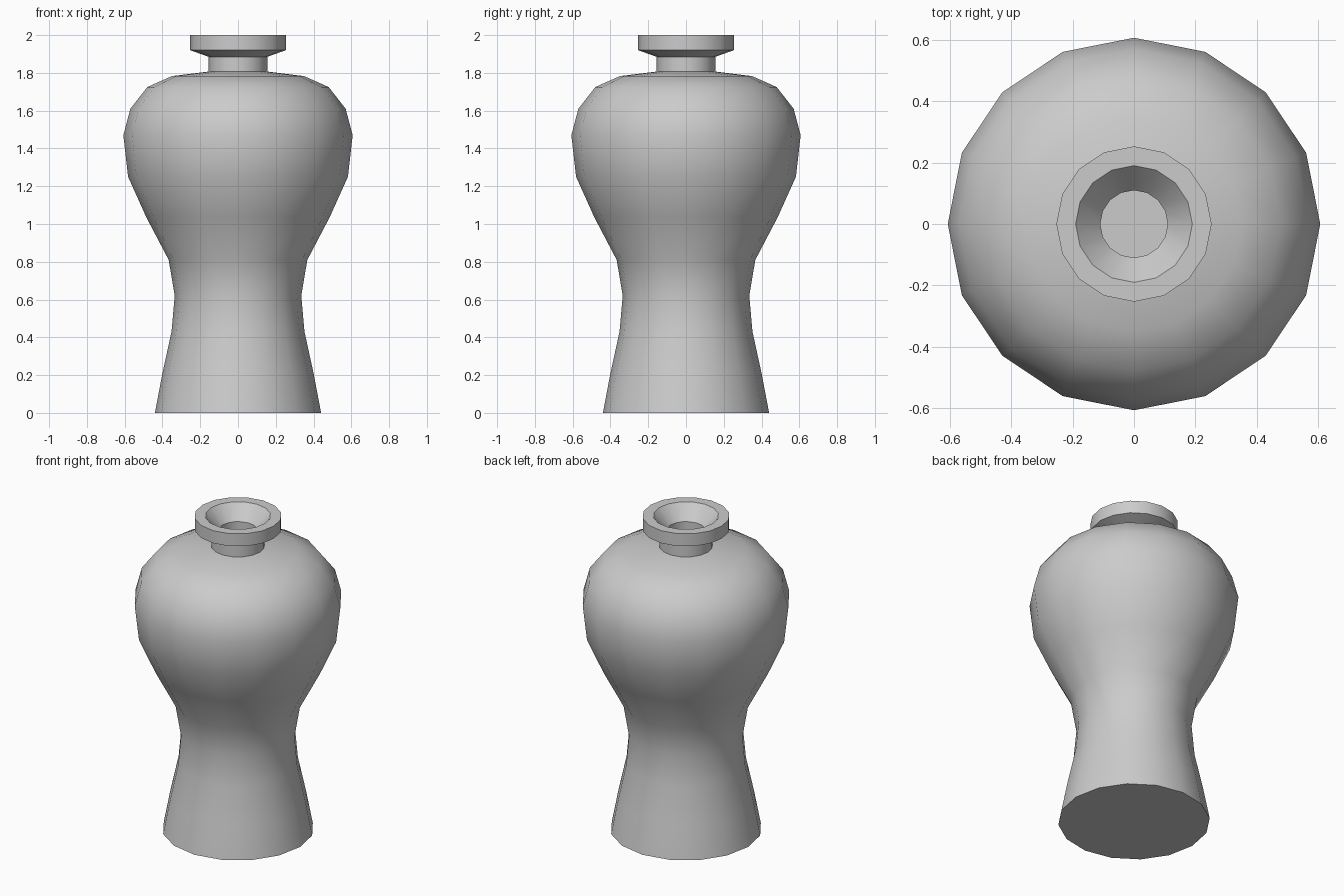
import bpy, bmesh, math

if "Cube" in bpy.data.objects:
    bpy.data.objects.remove(bpy.data.objects["Cube"])

SIDES = 16

# Outer silhouette, foot to lip (radius, height)
outer = [(0, 0), (0.44, 0), (0.40, 0.21), (0.352, 0.43), (0.335, 0.62),
         (0.367, 0.81), (0.485, 1.035), (0.582, 1.25), (0.607, 1.47),
         (0.57, 1.61), (0.48, 1.725), (0.35, 1.783), (0.155, 1.807),
         (0.155, 1.885), (0.253, 1.92), (0.253, 2.0)]

# Funnel mouth, neck bore and hollow inside, lip to floor
inner = [(0.19, 2.0), (0.11, 1.91), (0.11, 1.76), (0.33, 1.735),
         (0.45, 1.685), (0.525, 1.59), (0.557, 1.47), (0.532, 1.26),
         (0.44, 1.055), (0.318, 0.82), (0.285, 0.62), (0.302, 0.425),
         (0.35, 0.20), (0.38, 0.05), (0, 0.05)]

# Turn the closed wall profile around the z axis
bm = bmesh.new()
verts = [bm.verts.new((r, 0, z)) for r, z in outer + inner]
edges = [bm.edges.new(pair) for pair in zip(verts, verts[1:])]
bmesh.ops.spin(bm, geom=verts + edges, cent=(0, 0, 0), axis=(0, 0, 1),
               angle=math.tau, steps=SIDES)
bmesh.ops.remove_doubles(bm, verts=bm.verts[:], dist=1e-4)
bmesh.ops.recalc_face_normals(bm, faces=bm.faces[:])

mesh = bpy.data.meshes.new("vase")
bm.to_mesh(mesh)
bm.free()
vase = bpy.data.objects.new("vase", mesh)
bpy.context.collection.objects.link(vase)

# Smooth body with crisp foot, neck and lip edges
bpy.context.view_layer.objects.active = vase
vase.select_set(True)
bpy.ops.object.shade_smooth_by_angle(angle=math.radians(35))
